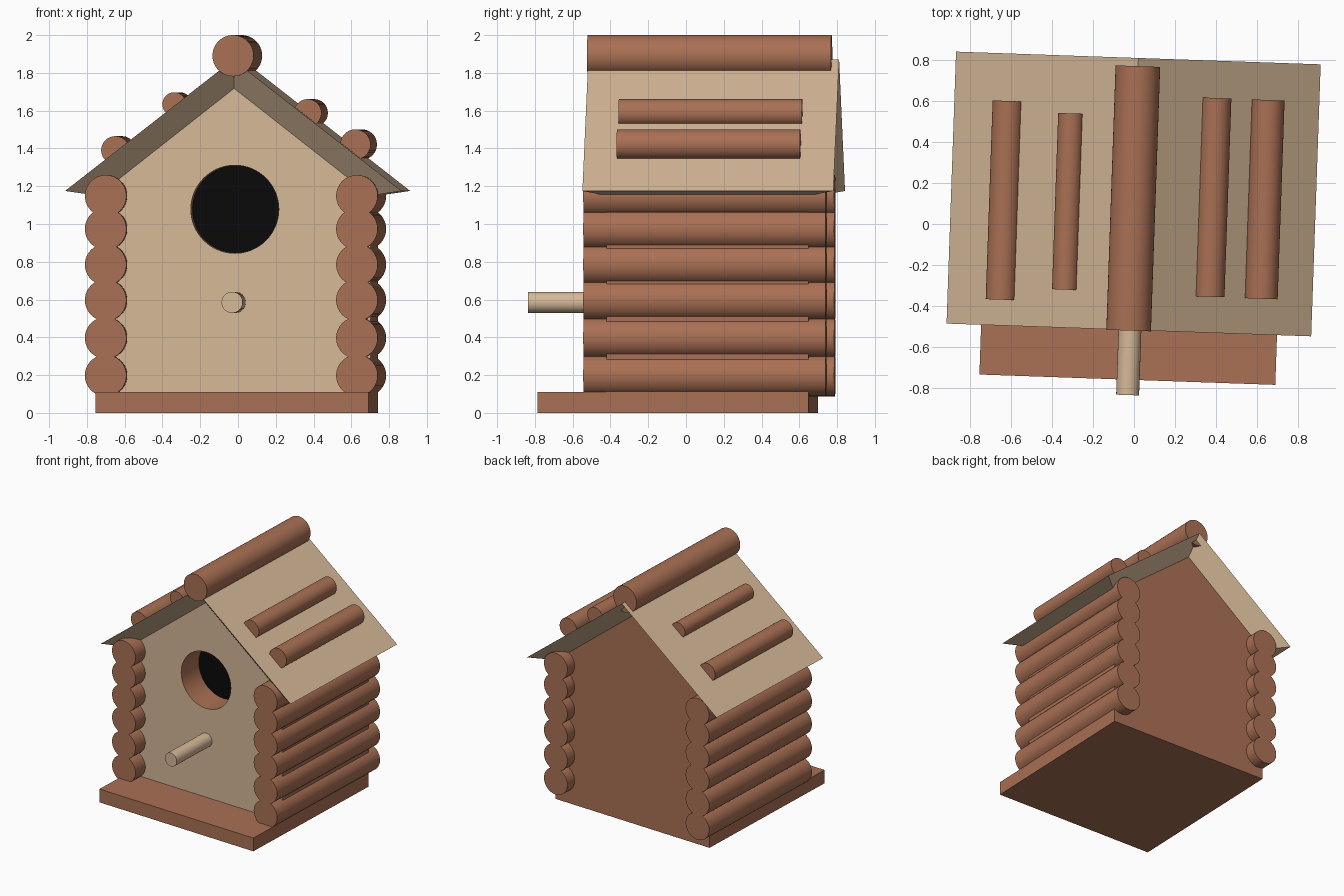
import bpy, bmesh, math
from mathutils import Matrix

if "Cube" in bpy.data.objects:
    bpy.data.objects.remove(bpy.data.objects["Cube"])

TURN = Matrix.Rotation(math.radians(-2), 4, 'Z')   # whole house is turned slightly


def material(name, rgb):
    m = bpy.data.materials.new(name)
    m.diffuse_color = (*rgb, 1)
    m.use_nodes = True
    m.node_tree.nodes["Principled BSDF"].inputs["Base Color"].default_value = m.diffuse_color
    return m


BROWN = material("brown_wood", (0.40, 0.163, 0.089))
TAN = material("tan_wood", (0.672, 0.485, 0.315))
BLACK = material("dark_opening", (0.003, 0.003, 0.003))


def add(name, bm, *mats, smooth=False):
    bmesh.ops.recalc_face_normals(bm, faces=bm.faces)
    me = bpy.data.meshes.new(name)
    bm.to_mesh(me)
    bm.free()
    for m in mats:
        me.materials.append(m)
    if smooth:
        for p in me.polygons:
            p.use_smooth = True
        me.set_sharp_from_angle(angle=math.radians(35))
    ob = bpy.data.objects.new(name, me)
    bpy.context.collection.objects.link(ob)
    return ob


def prism(name, outline, y0, y1, *mats):
    """Extrude an x-z outline along y."""
    bm = bmesh.new()
    a = [bm.verts.new((x, y0, z)) for x, z in outline]
    b = [bm.verts.new((x, y1, z)) for x, z in outline]
    bm.faces.new(a)
    bm.faces.new(b)
    n = len(a)
    for i in range(n):
        j = (i + 1) % n
        bm.faces.new((a[i], a[j], b[j], b[i]))
    return add(name, bm, *mats)


def log(name, x, z, r, y0, y1, mat=BROWN):
    """Round bar lying along y."""
    bm = bmesh.new()
    mtx = Matrix.Translation((x, (y0 + y1) / 2, z)) @ Matrix.Rotation(math.pi / 2, 4, 'X')
    bmesh.ops.create_cone(bm, cap_ends=True, segments=64, radius1=r, radius2=r,
                          depth=y1 - y0, matrix=mtx)
    return add(name, bm, mat, smooth=True)


XL, XR, XC = -0.729, 0.717, -0.007      # wall sides and centre line
YF, YB = -0.395, 0.675                  # front and back walls

# Base board
prism("base_board", [(XL, 0), (XR, 0), (XR, 0.11), (XL, 0.11)], -0.761, YB, BROWN)

# House body with a blind round entrance
body = prism("house_body", [(XL, 0.11), (XR, 0.11), (XR, 1.15), (XC, 1.718), (XL, 1.15)],
             YF, YB, BROWN, TAN, BLACK)
cutter = log("entrance_cutter", -0.003, 1.078, 0.233, YF - 0.2, YF + 0.22)
cutter.hide_render = True
mod = body.modifiers.new("entrance", 'BOOLEAN')
mod.operation = 'DIFFERENCE'
mod.solver = 'EXACT'
mod.object = cutter
bpy.context.view_layer.update()
cut = bpy.data.meshes.new_from_object(body.evaluated_get(bpy.context.evaluated_depsgraph_get()))
body.modifiers.clear()
body.data = cut
bpy.data.objects.remove(cutter)
for p in cut.polygons:                  # tan front, black end of the hole
    p.material_index = 0
    if p.normal.y < -0.95:
        p.material_index = 1 if p.center.y < YF + 0.05 else 2

# Roof: wide upper slopes, bevelled underside meeting the walls
bm = bmesh.new()
rings = []
for y_out, y_in in ((-0.518, YF), (0.811, YB)):
    top = [bm.verts.new((x, y_out, z)) for x, z in ((-0.898, 1.175), (XC, 1.87), (0.884, 1.175))]
    low = [bm.verts.new((x, y_in, z)) for x, z in ((XL, 1.15), (XC, 1.718), (XR, 1.15))]
    rings.append((top, low))
    for i in (0, 1):
        bm.faces.new((top[i], top[i + 1], low[i + 1], low[i]))
(ft, fl), (bt, bl) = rings
for front, back in ((ft, bt), (fl, bl)):
    for i in (0, 1):
        bm.faces.new((front[i], front[i + 1], back[i + 1], back[i]))
for i in (0, 2):
    bm.faces.new((ft[i], bt[i], bl[i], fl[i]))
add("roof", bm, TAN)

# Stacked side logs
for i, z in enumerate((0.198, 0.397, 0.597, 0.785, 0.974, 1.149)):
    log(f"left_wall_log_{i + 1}", -0.683, z, 0.11, -0.518, 0.765)
    log(f"right_wall_log_{i + 1}", 0.648, z, 0.11, -0.518, 0.765)

# Ridge and roof logs
log("ridge_log", -0.008, 1.891, 0.109, -0.521, 0.771)
log("right_upper_roof_log", 0.381, 1.588, 0.073, -0.342, 0.629)
log("right_lower_roof_log", 0.634, 1.421, 0.080, -0.343, 0.628)
log("left_lower_roof_log", -0.636, 1.390, 0.075, -0.392, 0.579)
log("left_upper_roof_log", -0.326, 1.634, 0.063, -0.332, 0.529)

# Perch
log("perch", -0.002, 0.585, 0.056, -0.836, YF + 0.03, TAN)

for ob in bpy.context.collection.objects:
    ob.data.transform(TURN)
